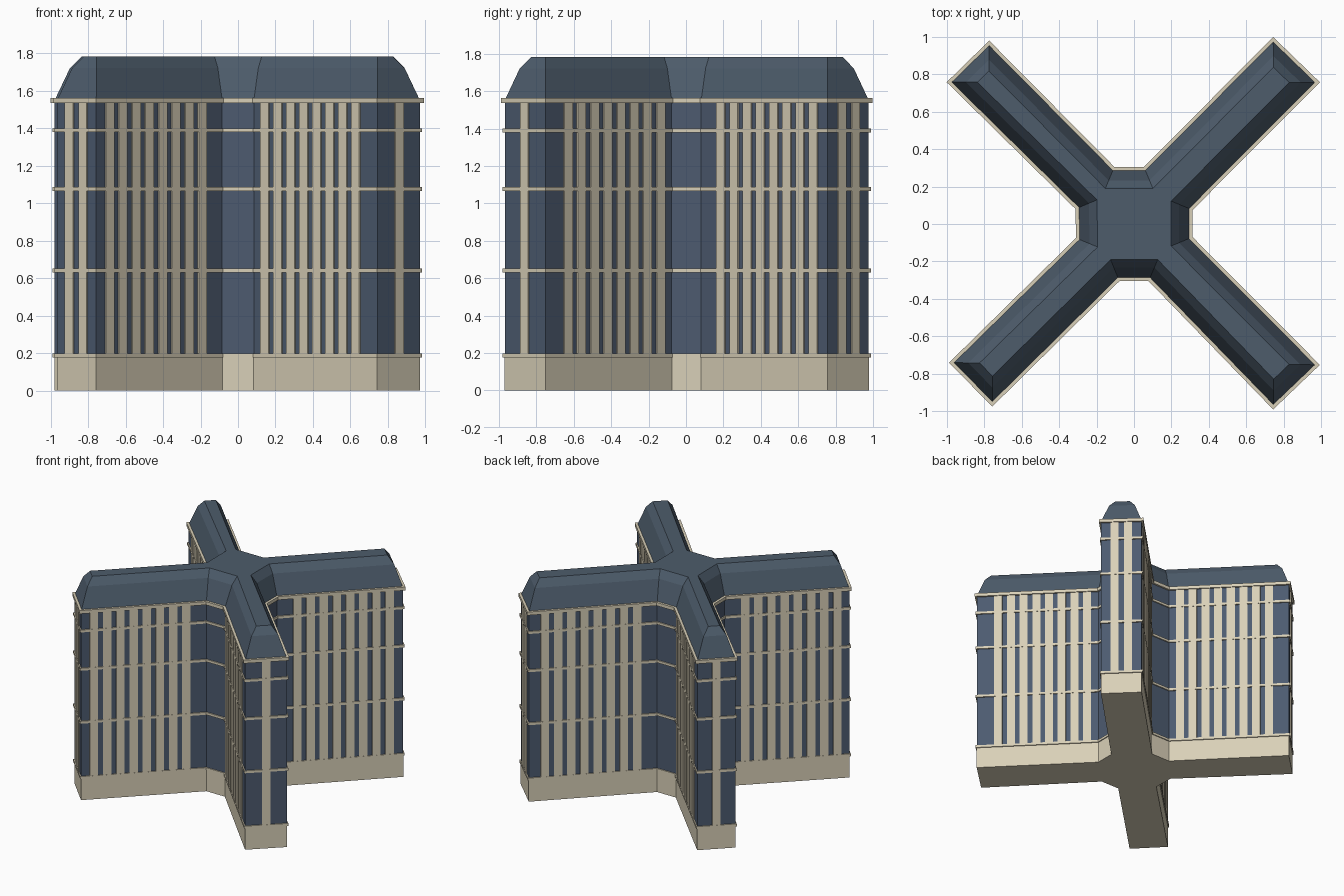
import bpy, bmesh
from mathutils import Vector

if "Cube" in bpy.data.objects:
    bpy.data.objects.remove(bpy.data.objects["Cube"])


def material(name, rgb):
    m = bpy.data.materials.new(name)
    lin = [(c / 255 / 12.92) if c < 11 else ((c / 255 + 0.055) / 1.055) ** 2.4 for c in rgb]
    m.diffuse_color = (*lin, 1)
    m.use_nodes = True
    m.node_tree.nodes["Principled BSDF"].inputs["Base Color"].default_value = m.diffuse_color
    return m


STONE = material("pale_stone", (217, 208, 184))
GLASS = material("blue_glass", (77, 91, 112))
SLATE = material("slate_roof", (77, 92, 107))

# Cross-shaped plan, counter-clockwise; per wing: inner, tip, tip, inner
PLAN = [Vector(p) for p in [
    (0.313, 0.075), (0.992, 0.757), (0.743, 0.998), (0.053, 0.305),
    (-0.105, 0.305), (-0.773, 0.979), (-1.0, 0.757), (-0.312, 0.08),
    (-0.31, -0.075), (-0.987, -0.740), (-0.757, -0.975), (-0.078, -0.305),
    (0.078, -0.305), (0.743, -0.990), (0.992, -0.752), (0.313, -0.07)]]


def normal(a, b):
    d = (b - a).normalized()
    return Vector((d.y, -d.x))


def offset(pts, d):
    """Move every wall of a closed plan outward by d, with mitred corners."""
    out = []
    for i, p in enumerate(pts):
        n1 = normal(pts[i - 1], p)
        n2 = normal(p, pts[(i + 1) % len(pts)])
        out.append(p + (n1 + n2) * (d / (1 + n1.dot(n2))))
    return out


def finish(name, bm, mat):
    bmesh.ops.recalc_face_normals(bm, faces=bm.faces)
    me = bpy.data.meshes.new(name)
    bm.to_mesh(me)
    bm.free()
    me.materials.append(mat)
    ob = bpy.data.objects.new(name, me)
    bpy.context.collection.objects.link(ob)
    return ob


def loft(name, levels, mat):
    """Closed solid through (offset, height) levels of the plan."""
    bm = bmesh.new()
    rings = [[bm.verts.new((p.x, p.y, z)) for p in offset(PLAN, d)] for d, z in levels]
    n = len(PLAN)
    for lo, hi in zip(rings, rings[1:]):
        for i in range(n):
            j = (i + 1) % n
            bm.faces.new((lo[i], lo[j], hi[j], hi[i]))
    bm.faces.new(rings[0][::-1])
    bm.faces.new(rings[-1])
    return finish(name, bm, mat)


WALL = -0.014
# Plinth, glazed body, ledges and cornice
loft("plinth", [(WALL, 0), (WALL, 0.178)], STONE)
loft("glazed_body", [(WALL - 0.001, 0.178), (WALL - 0.001, 1.54)], GLASS)
loft("plinth_ledge", [(-0.006, 0.177), (-0.006, 0.197)], STONE)
for k, z in enumerate((0.641, 1.076, 1.39)):
    loft(f"floor_band_{k + 1}", [(-0.006, z - 0.01), (-0.006, z + 0.01)], STONE)
loft("cornice", [(0, 1.536), (0, 1.563)], STONE)

# Mansard roof with a flat top
loft("mansard_roof", [(-0.019, 1.563), (-0.072, 1.722), (-0.115, 1.783)], SLATE)

# Pilasters on the wing sides and wing ends
bm = bmesh.new()
BASE = offset(PLAN, WALL)
W, DEPTH, Z0, Z1 = 0.063, 0.007, 0.19, 1.54


def pilaster(centre, along, out):
    a = along * (W / 2)
    foot = [centre - a - out * 0.005, centre + a - out * 0.005,
            centre + a + out * DEPTH, centre - a + out * DEPTH]
    lo = [bm.verts.new((p.x, p.y, Z0)) for p in foot]
    hi = [bm.verts.new((p.x, p.y, Z1)) for p in foot]
    for i in range(4):
        j = (i + 1) % 4
        bm.faces.new((lo[i], lo[j], hi[j], hi[i]))
    bm.faces.new(lo[::-1])
    bm.faces.new(hi)


for wing in range(4):
    p = BASE[4 * wing:4 * wing + 4]
    first = 0.152 if wing % 2 == 0 else 0.088
    for inner, tip, out in ((p[0], p[1], normal(p[0], p[1])),
                            (p[3], p[2], normal(p[2], p[3]))):
        along = (tip - inner).normalized()
        for i in range(8):
            pilaster(inner + along * (first + 0.0995 * i), along, out)
    along = (p[2] - p[1]).normalized()
    mid = (p[1] + p[2]) / 2
    for s in ((-0.052, 0.052) if wing % 2 == 0 else (0,)):
        pilaster(mid + along * s, along, normal(p[1], p[2]))
finish("pilasters", bm, STONE)
